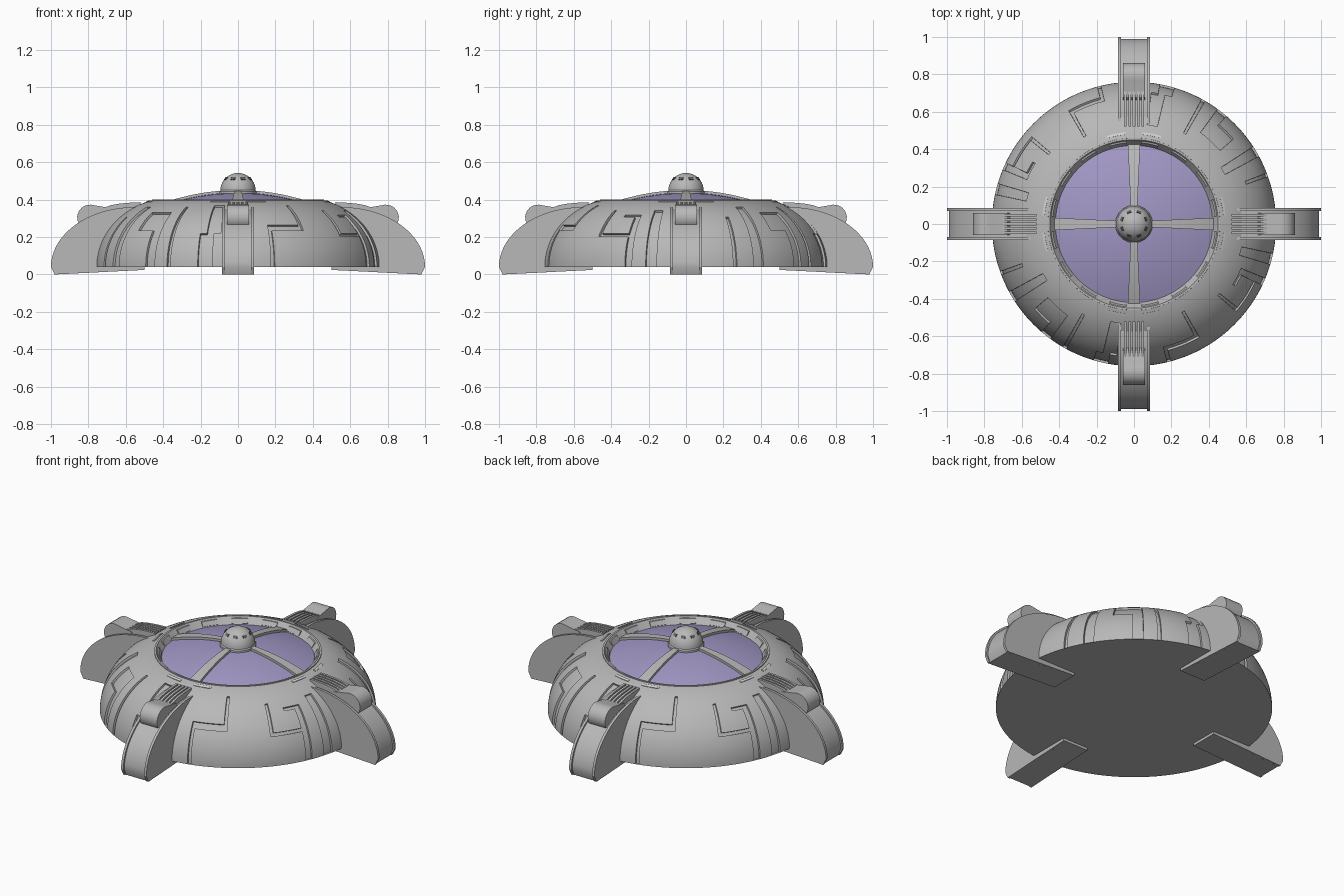
import bpy, bmesh
from math import sin, cos, pi, radians, degrees, atan2, asin, sqrt
from mathutils import Vector, Matrix

old = bpy.data.objects.get("Cube")
if old:
    bpy.data.objects.remove(old)


def material(name, rgb):
    m = bpy.data.materials.new(name)
    m.use_nodes = True
    m.diffuse_color = (*rgb, 1)
    m.node_tree.nodes["Principled BSDF"].inputs["Base Color"].default_value = (*rgb, 1)
    return m


grey = material("hull grey", (0.48, 0.48, 0.48))
purple = material("purple glass", (0.36, 0.31, 0.56))
dark = material("port dark grey", (0.12, 0.12, 0.12))
pale = material("marker pale grey", (0.62, 0.62, 0.62))


def finish(name, bm, mat, turn=0.0, angle=30):
    bmesh.ops.recalc_face_normals(bm, faces=bm.faces)
    mesh = bpy.data.meshes.new(name)
    bm.to_mesh(mesh)
    bm.free()
    obj = bpy.data.objects.new(name, mesh)
    bpy.context.collection.objects.link(obj)
    mesh.materials.append(mat)
    obj.rotation_euler.z = turn
    bpy.ops.object.select_all(action='DESELECT')
    obj.select_set(True)
    bpy.context.view_layer.objects.active = obj
    bpy.ops.object.shade_smooth_by_angle(angle=radians(angle))
    return obj


def revolve(profile, steps):
    """Open (r, z) profile turned full circle, with flat caps on open ends."""
    bm = bmesh.new()
    rings = []
    for r, z in profile:
        if r < 1e-5:
            rings.append([bm.verts.new((0, 0, z))] * steps)
        else:
            rings.append([bm.verts.new((r * cos(2 * pi * i / steps), r * sin(2 * pi * i / steps), z))
                          for i in range(steps)])
    for lo, hi in zip(rings, rings[1:]):
        for i in range(steps):
            j = (i + 1) % steps
            quad = [lo[i], lo[j], hi[j], hi[i]]
            bm.faces.new(list(dict.fromkeys(quad)))
    for ring in (rings[0], rings[-1]):
        if ring[0] is not ring[1]:
            bm.faces.new(ring)
    return bm


def arc_block(bm, section, a0, a1, steps=5):
    """Closed (r, z) section swept over part of a circle."""
    rings = []
    for k in range(steps + 1):
        a = a0 + (a1 - a0) * k / steps
        rings.append([bm.verts.new((r * cos(a), r * sin(a), z)) for r, z in section])
    n = len(section)
    for p, q in zip(rings, rings[1:]):
        for i in range(n):
            bm.faces.new([p[i], p[(i + 1) % n], q[(i + 1) % n], q[i]])
    bm.faces.new(rings[0])
    bm.faces.new(rings[-1])


def prism(bm, outline, y0, y1):
    """Outline in x, z given thickness along y."""
    a = [bm.verts.new((x, y0, z)) for x, z in outline]
    b = [bm.verts.new((x, y1, z)) for x, z in outline]
    n = len(outline)
    for i in range(n):
        bm.faces.new([a[i], a[(i + 1) % n], b[(i + 1) % n], b[i]])
    bm.faces.new(a)
    bm.faces.new(b)


# Hull shell with recessed panel lines
FLOOR, RIM = 0.04, 0.4
rows = 26
hull_profile = []
for k in range(rows + 1):
    t = k / rows * asin(0.968)
    hull_profile.append((0.36 + 0.4 * cos(t), FLOOR + 0.367 * sin(t)))
hull_profile += [(0.46, RIM), (0.45, RIM), (0.42, 0.36)]
bm = revolve(hull_profile, 240)

# Each recess: start angle, end angle, low height, high height; repeated at half a turn
recesses = [
    (74, 79, 0, 0.21), (77, 82, 0.21, 0.37),
    (103, 104.5, 0, 0.25), (103, 120, 0.235, 0.26), (118.5, 120, 0.235, 0.37),
    (50, 54, 0, 0.24), (40, 54, 0.24, 0.33),
    (28.5, 33, 0, 0.36), (20, 21.5, 0, 0.3), (60, 61.5, 0, 0.36),
    (139.5, 141, 0.21, 0.34), (139.5, 156, 0.2, 0.225), (154.5, 157.5, 0, 0.31),
    (148, 157.5, 0.3, 0.32), (163.5, 168, 0, 0.34),
]


def in_recess(f):
    c = f.calc_center_median()
    if f.normal.z < -0.5 or c.z > 0.385 or c.xy.length < 0.465:
        return False
    a = degrees(atan2(c.y, c.x)) % 180
    return any(a0 <= a <= a1 and z0 <= c.z <= z1 for a0, a1, z0, z1 in recesses)


bmesh.ops.recalc_face_normals(bm, faces=bm.faces)
bm.normal_update()
chosen = [f for f in bm.faces if in_recess(f)]
bmesh.ops.inset_region(bm, faces=chosen, thickness=0.001, depth=-0.012, use_even_offset=False)
finish("hull", bm, grey)


# Shallow glass canopy
def canopy_z(r):
    return 0.362 + 0.075 * (1 - (r / 0.42) ** 2)


bm = revolve([(0.42 * k / 12, canopy_z(0.42 * k / 12)) for k in range(12, -1, -1)], 96)
finish("canopy_glass", bm, purple)

# Canopy ribs, widening towards the rim
for q in range(4):
    bm = bmesh.new()
    sections = []
    for k in range(11):
        r = 0.06 + 0.365 * k / 10
        w = 0.016 + 0.017 * k / 10
        z = canopy_z(r)
        sections.append([bm.verts.new((r, y, z + h)) for y, h in
                         ((-w, -0.01), (-w, 0.014), (w, 0.014), (w, -0.01))])
    for p, s in zip(sections, sections[1:]):
        for i in range(4):
            bm.faces.new([p[i], p[(i + 1) % 4], s[(i + 1) % 4], s[i]])
    bm.faces.new(sections[0])
    bm.faces.new(sections[-1])
    finish("canopy_rib_%d" % (q + 1), bm, grey, q * pi / 2)

# Raised slot frames on the inner rim and pale markers outside it
slots, markers = bmesh.new(), bmesh.new()
for k in range(16):
    a = radians(22.5 * k + 11.25)
    half = radians(6)
    arc_block(slots, [(0.427, 0.362), (0.421, 0.368), (0.436, 0.392), (0.444, 0.392)], a - half, a + half)
    if k % 4 in (0, 3):
        arc_block(markers, [(0.49, 0.38), (0.479, 0.385), (0.48, 0.395), (0.493, 0.389)], a - half, a + half)
finish("rim_slots", slots, grey)
finish("rim_markers", markers, pale)

# Central hub with a ring of small ports
hub = [(0.1, 0.42), (0.1, 0.444), (0.094, 0.45)]
hub += [(0.094 * cos(k * pi / 20), 0.45 + 0.092 * sin(k * pi / 20)) for k in range(1, 10)] + [(0, 0.542)]
finish("hub", revolve(hub, 48), grey)
bm = bmesh.new()
for k in range(8):
    turn = Matrix.Rotation(radians(45 * k + 22.5), 4, 'Z') @ Matrix.Translation((0, 0, 0.45))
    place = turn @ Matrix.Rotation(radians(-42), 4, 'Y') @ Matrix.Translation((0.092, 0, 0))
    bmesh.ops.create_cube(bm, size=1, matrix=place @ Matrix.Diagonal((0.008, 0.024, 0.016, 1)))
finish("hub_ports", bm, dark)


# Four landing legs, each with a rounded pod and cooling fins
def leg_outline(a, b, foot):
    arc = [(0.55 + a * cos(k * pi / 36), 0.04 + b * sin(k * pi / 36)) for k in range(19)]
    return [(0.5, 0.024), (foot, 0)] + arc + [(0.5, 0.04 + b)]


pod_outline = [(0.79 + 0.07 * cos(radians(d)), 0.305 + 0.068 * sin(radians(d))) for d in range(-70, 111, 15)]
pod_outline += [(0.68, 0.355), (0.62, 0.3), (0.68, 0.24)]
fin_outline = [(0.75, 0.29), (0.745, 0.335), (0.72, 0.356), (0.68, 0.37), (0.63, 0.379),
               (0.57, 0.384), (0.52, 0.386), (0.52, 0.3)]
for q, side in enumerate(("left", "back", "right", "front")):
    turn = q * pi / 2
    bm = bmesh.new()
    prism(bm, leg_outline(0.44, 0.31, 0.975), -0.072, 0.072)
    finish(side + "_leg_core", bm, grey, turn)
    bm = bmesh.new()
    for y in (-0.085, 0.07):
        prism(bm, leg_outline(0.45, 0.32, 0.98), y, y + 0.015)
    finish(side + "_leg_cheeks", bm, grey, turn)
    bm = bmesh.new()
    prism(bm, pod_outline, -0.058, 0.058)
    finish(side + "_pod", bm, grey, turn)
    bm = bmesh.new()
    for k in range(-2, 3):
        prism(bm, fin_outline, k * 0.023 - 0.007, k * 0.023 + 0.007)
    finish(side + "_cooling_fins", bm, grey, turn)
